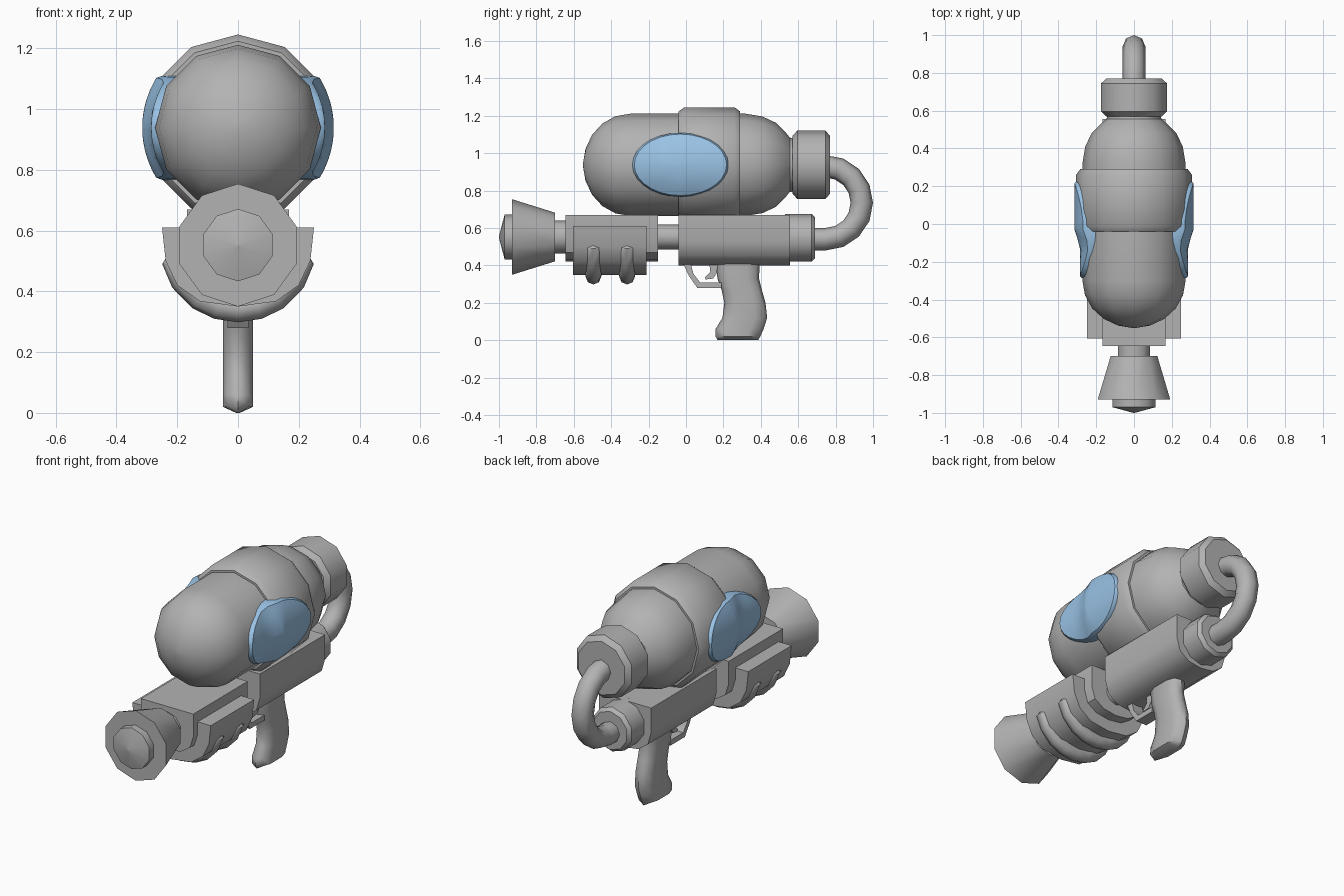
import bpy, bmesh, math
from math import sin, cos, pi, radians, sqrt

if "Cube" in bpy.data.objects:
    bpy.data.objects.remove(bpy.data.objects["Cube"])


def material(name, rgb):
    m = bpy.data.materials.new(name)
    m.diffuse_color = (*rgb, 1)
    m.use_nodes = True
    m.node_tree.nodes["Principled BSDF"].inputs["Base Color"].default_value = m.diffuse_color
    return m


GREY = material("grey plastic", (0.45, 0.45, 0.45))
BLUE = material("blue panel", (0.32, 0.54, 0.78))


def loft(name, rings, mat=GREY, angle=40):
    """Skin a list of equal-length point rings, with closed ends."""
    bm = bmesh.new()
    vs = [[bm.verts.new(p) for p in r] for r in rings]
    n = len(vs[0])
    for a, b in zip(vs, vs[1:]):
        for i in range(n):
            j = (i + 1) % n
            bm.faces.new((a[i], a[j], b[j], b[i]))
    bm.faces.new(vs[0])
    bm.faces.new(vs[-1])
    bmesh.ops.recalc_face_normals(bm, faces=bm.faces)
    me = bpy.data.meshes.new(name)
    bm.to_mesh(me)
    bm.free()
    me.materials.append(mat)
    ob = bpy.data.objects.new(name, me)
    bpy.context.collection.objects.link(ob)
    bpy.ops.object.select_all(action='DESELECT')
    ob.select_set(True)
    bpy.context.view_layer.objects.active = ob
    bpy.ops.object.shade_smooth_by_angle(angle=radians(angle))
    return ob


def lathe(name, zc, profile, n):
    """Round part about a lengthwise axis; profile is (y, radius)."""
    return loft(name, [[(r * sin(2 * pi * i / n), y, zc + r * cos(2 * pi * i / n))
                        for i in range(n)] for y, r in profile])


def trough(name, half, y0, y1):
    """Symmetric section (x, z), listed from rim down to keel, run along y."""
    sec = half + [(-x, z) for x, z in reversed(half) if x > 0]
    return loft(name, [[(x, y, z) for x, z in sec] for y in (y0, y1)])


def slab(name, poly, w):
    """Side profile (y, z) given width in x."""
    return loft(name, [[(x, y, z) for y, z in poly] for x in (-w, w)], angle=30)


def tube(name, path, normal, r, n=8):
    """Planar path of (point, outward direction) swept with a round section."""
    rings = []
    for p, d, k in path:
        rings.append([tuple(p[c] + r * k * (cos(2 * pi * i / n) * d[c] + sin(2 * pi * i / n) * normal[c])
                            for c in range(3)) for i in range(n)])
    return loft(name, rings, angle=50)


# Water tank: domed front, tapered back
ZT = 0.938
dome = [(-0.30 - 0.25 * cos(t), 0.273 * sin(t))
        for t in (radians(a) for a in (3, 18, 36, 54, 72, 90))]
lathe("tank", ZT, dome + [(0.32, 0.273), (0.41, 0.258), (0.48, 0.225),
                          (0.535, 0.17), (0.555, 0.145), (0.60, 0.14)], 12)
lathe("tank_band", ZT, [(-0.04, 0.26), (-0.04, 0.285), (-0.01, 0.307),
                        (0.26, 0.307), (0.29, 0.285), (0.29, 0.26)], 12)
lathe("tank_cap", ZT, [(0.57, 0.155), (0.595, 0.183), (0.745, 0.183), (0.77, 0.155)], 10)

# Nozzle, barrel rod and rear fitting
ZB = 0.552
lathe("muzzle_cone", ZB, [(-0.93, 0.202), (-0.70, 0.13)], 10)
lathe("muzzle_tip", ZB, [(-1.0, 0.004), (-0.97, 0.119), (-0.92, 0.119)], 10)
lathe("muzzle_neck", ZB, [(-0.72, 0.088), (-0.62, 0.088)], 10)
lathe("barrel_rod", ZB, [(-0.20, 0.066), (0.0, 0.066)], 10)
lathe("rear_fitting", 0.548, [(0.53, 0.128), (0.67, 0.128), (0.69, 0.11)], 10)

# Body blocks with flat tops and rounded bottoms
trough("receiver", [(0.167, 0.67), (0.167, 0.53), (0.145, 0.455), (0.085, 0.412), (0, 0.40)], -0.04, 0.555)
trough("pump_core", [(0.167, 0.67), (0.167, 0.54), (0.145, 0.47), (0.085, 0.432), (0, 0.42)], -0.645, -0.15)
trough("pump_grip", [(0.25, 0.61), (0.238, 0.50), (0.20, 0.42), (0.125, 0.367), (0, 0.35)], -0.605, -0.21)

# Finger ribs around the underside of the pump grip
for k, y in enumerate((-0.495, -0.315)):
    path = []
    for a in (-84, -78, -58, -36, -18, 0, 18, 36, 58, 78, 84):
        t = radians(a)
        path.append(((0.213 * sin(t), y, 0.54 - 0.2 * cos(t)), (sin(t), 0, -cos(t)),
                     0.5 if abs(a) > 80 else 1))
    tube(f"pump_rib_{k + 1}", path, (0, 1, 0), 0.042)

# Hose looping from the tank cap to the rear fitting
hose = [((0, 0.70, 0.93), (0, 0, 1), 1)]
for i in range(9):
    t = pi / 2 - pi * i / 8
    hose.append(((0, 0.745 + 0.195 * cos(t), 0.735 + 0.195 * sin(t)), (0, cos(t), sin(t)), 1))
hose.append(((0, 0.64, 0.54), (0, 0, -1), 1))
tube("hose", hose, (1, 0, 0), 0.06)

# Handle: stacked sections of (z, front y, back y, half width)
rings = []
for z, ya, yb, w in ((0.42, 0.16, 0.395, 0.05), (0.33, 0.168, 0.39, 0.05), (0.27, 0.19, 0.405, 0.05),
                     (0.20, 0.205, 0.425, 0.05), (0.12, 0.195, 0.434, 0.05), (0.06, 0.158, 0.415, 0.05),
                     (0.02, 0.158, 0.397, 0.05), (0.0, 0.17, 0.385, 0.006)):
    c, h = (ya + yb) / 2, (yb - ya) / 2
    rings.append([(w * x, c + h * y, z) for x, y in
                  ((0, -1), (0.7, -0.85), (1, -0.45), (1, 0.45), (0.7, 0.85), (0, 1),
                   (-0.7, 0.85), (-1, 0.45), (-1, -0.45), (-0.7, -0.85))])
loft("handle", rings, angle=50)

# Trigger and guard
slab("trigger_guard", [(-0.015, 0.41), (0.015, 0.345), (0.06, 0.28), (0.19, 0.28), (0.19, 0.31),
                       (0.075, 0.31), (0.04, 0.355), (0.025, 0.41)], 0.035)
slab("trigger", [(0.125, 0.41), (0.13, 0.365), (0.10, 0.335), (0.105, 0.325), (0.145, 0.33),
                 (0.165, 0.36), (0.17, 0.41)], 0.02)


# Blue side panels that hug the tank and step up over the band
def panel_radius(y):
    f = min(1, max(0, (y + 0.12) / 0.09))
    return 0.286 + 0.029 * f


for side, label in ((1, "right"), (-1, "left")):
    rings = []
    for s, drop in ((1, 0.05), (1, 0.012), (0.96, 0), (0.8, 0), (0.6, 0), (0.4, 0), (0.2, 0), (0.02, 0)):
        ring = []
        for i in range(28):
            t = 2 * pi * i / 28
            y, dz = -0.03 + 0.257 * s * cos(t), 0.171 * s * sin(t)
            r = panel_radius(y) - drop
            ring.append((side * sqrt(r * r - dz * dz), y, ZT + dz))
        rings.append(ring)
    loft(f"{label}_panel", rings, BLUE)
